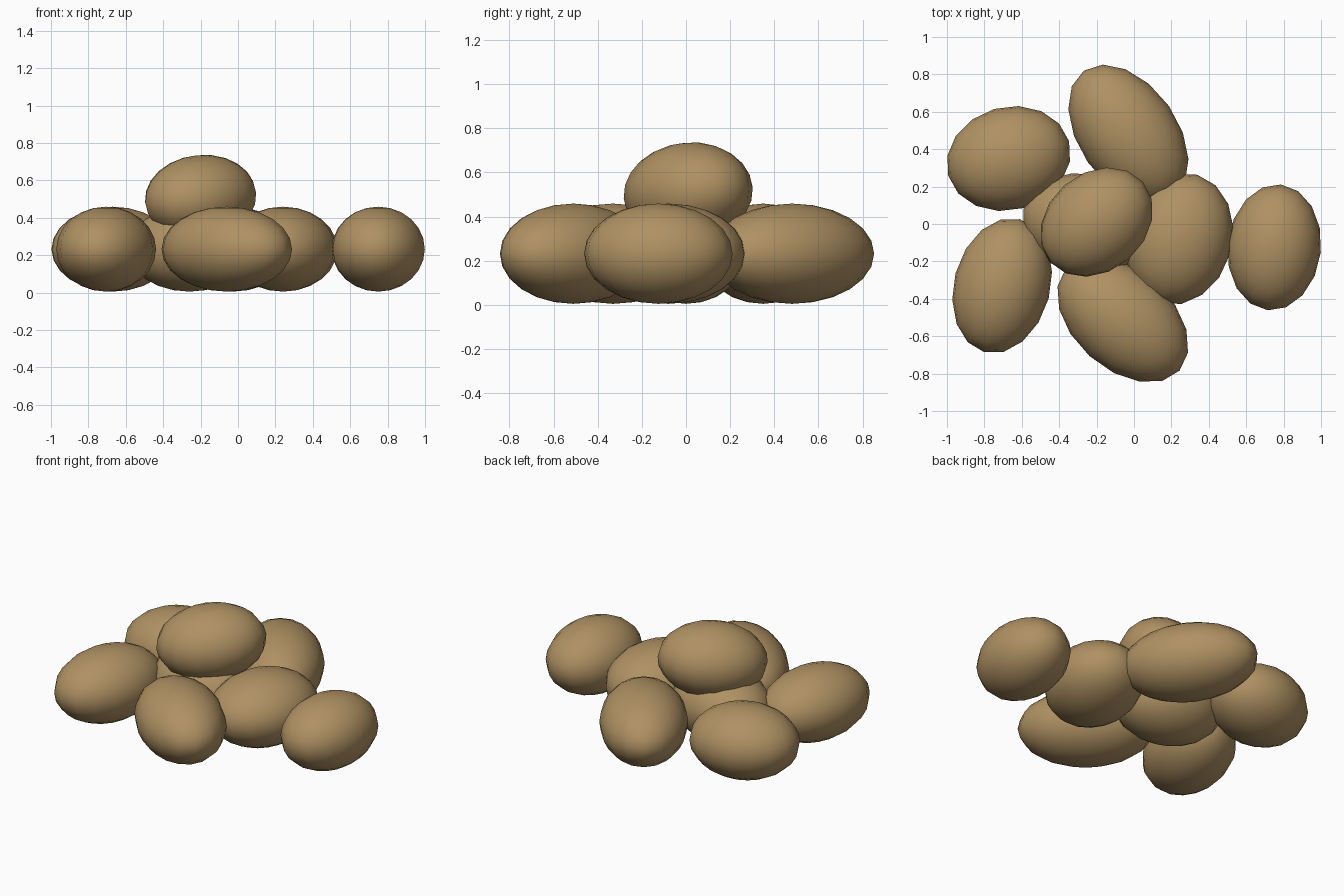
import bpy
from math import radians

if "Cube" in bpy.data.objects:
    bpy.data.objects.remove(bpy.data.objects["Cube"])

tan = bpy.data.materials.new("earthy tan")
tan.diffuse_color = (0.43, 0.285, 0.125, 1)
tan.use_nodes = True
tan.node_tree.nodes["Principled BSDF"].inputs["Base Color"].default_value = tan.diffuse_color

# name, centre, half length, half width, turn about z, tilt (degrees)
LUMPS = [
    ("back_left_lump", (-0.67, 0.35, 0.232), 0.336, 0.276, 16, 0),
    ("back_lump", (-0.03, 0.48, 0.232), 0.415, 0.264, -55, 0),
    ("right_lump", (0.75, -0.125, 0.232), 0.338, 0.25, 84, 0),
    ("centre_right_lump", (0.24, -0.08, 0.232), 0.357, 0.286, 74, 0),
    ("front_lump", (-0.06, -0.51, 0.232), 0.409, 0.265, -42, 0),
    ("front_left_lump", (-0.705, -0.33, 0.232), 0.368, 0.258, 75, 0),
    ("centre_left_lump", (-0.26, 0.0, 0.232), 0.341, 0.268, -13.5, 0),
    ("top_lump", (-0.2, 0.01, 0.508), 0.33, 0.262, 41, -6),
]
HALF_HEIGHT = 0.227


def lump(name, centre, length, width, turn, tilt):
    """Squashed round lump lying on its side."""
    bpy.ops.mesh.primitive_uv_sphere_add(
        segments=16, ring_count=12, radius=1, location=centre,
        rotation=(0, radians(tilt), radians(turn)))
    ob = bpy.context.object
    ob.name = name
    ob.scale = (length, width, HALF_HEIGHT)
    ob.data.materials.append(tan)
    bpy.ops.object.shade_smooth()


for spec in LUMPS:
    lump(*spec)
